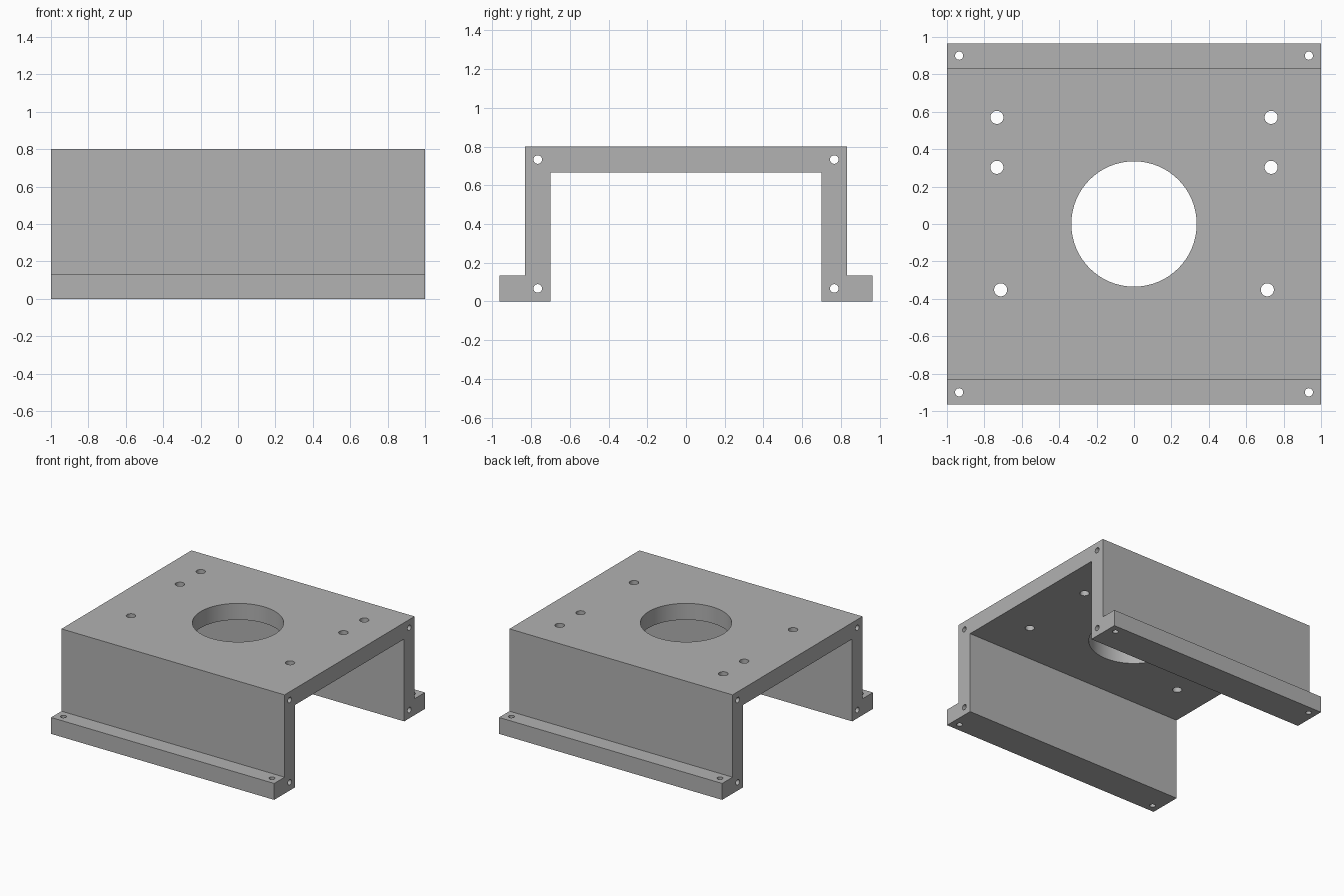
import bpy, bmesh, math
from mathutils import Matrix

if "Cube" in bpy.data.objects:
    bpy.data.objects.remove(bpy.data.objects["Cube"], do_unlink=True)

# Material
grey = bpy.data.materials.new("plain grey")
grey.use_nodes = True
grey.diffuse_color = (0.445, 0.445, 0.445, 1)
grey.node_tree.nodes["Principled BSDF"].inputs["Base Color"].default_value = grey.diffuse_color

HALF_LEN, TOP, FLANGE_TOP = 1.0, 0.8, 0.133
EDGE, OUTER, INNER, UNDER = 0.965, 0.832, 0.70, 0.667


def make_object(name, bm):
    bmesh.ops.recalc_face_normals(bm, faces=bm.faces[:])
    mesh = bpy.data.meshes.new(name)
    bm.to_mesh(mesh)
    bm.free()
    mesh.materials.append(grey)
    obj = bpy.data.objects.new(name, mesh)
    bpy.context.collection.objects.link(obj)
    return obj


# Bracket: mirrored channel profile with feet, extruded along x
half = [(INNER, UNDER), (INNER, 0), (EDGE, 0), (EDGE, FLANGE_TOP), (OUTER, FLANGE_TOP), (OUTER, TOP)]
profile = half + [(-y, z) for y, z in reversed(half)]
bm = bmesh.new()
face = bm.faces.new([bm.verts.new((-HALF_LEN, y, z)) for y, z in profile])
moved = bmesh.ops.extrude_face_region(bm, geom=[face])["geom"]
bmesh.ops.translate(bm, vec=(2 * HALF_LEN, 0, 0),
                    verts=[v for v in moved if isinstance(v, bmesh.types.BMVert)])
bracket = make_object("mounting_bracket", bm)

# Drill shapes for all holes
drill = bmesh.new()


def hole(location, radius, depth, axis="z", sides=32):
    turn = Matrix.Rotation(math.pi / 2, 4, "Y") if axis == "x" else Matrix()
    bmesh.ops.create_cone(drill, cap_ends=True, segments=sides, radius1=radius, radius2=radius,
                          depth=depth, matrix=Matrix.Translation(location) @ turn)


hole((0, 0, TOP), 0.335, 0.5, sides=96)
for side in (-1, 1):
    # Plate holes
    for x, y in ((0.733, 0.57), (0.733, 0.303), (0.713, -0.352)):
        hole((side * x, y, TOP), 0.035, 0.5)
    # Foot holes
    for y in (-0.9, 0.9):
        hole((side * 0.935, y, 0.07), 0.022, 0.3)
    # Lengthwise holes through the wall corners
    for z in (0.067, 0.733):
        hole((0, side * 0.766, z), 0.022, 2.4, axis="x")
cutter = make_object("hole_cutter", drill)
cutter.hide_render = True

# Cut the holes and drop the cutter
cut = bracket.modifiers.new("holes", "BOOLEAN")
cut.operation, cut.solver, cut.object = "DIFFERENCE", "EXACT", cutter
bpy.ops.object.select_all(action="DESELECT")
bracket.select_set(True)
bpy.context.view_layer.objects.active = bracket
bpy.ops.object.modifier_apply(modifier=cut.name)
bpy.data.objects.remove(cutter, do_unlink=True)
bpy.ops.object.shade_smooth_by_angle(angle=math.radians(30))
